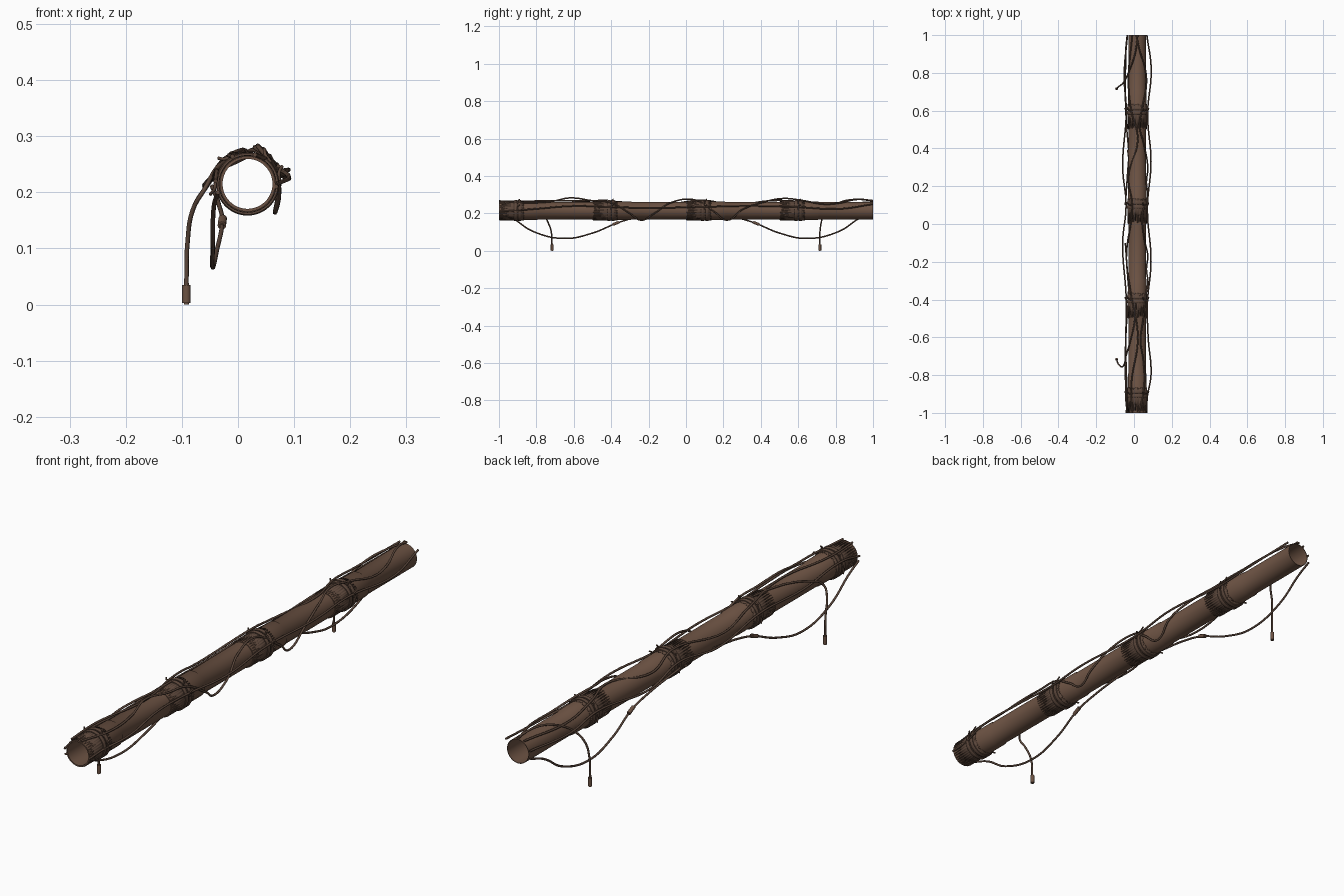
import bpy, bmesh, math, random
from mathutils import Vector

if "Cube" in bpy.data.objects:
    bpy.data.objects.remove(bpy.data.objects["Cube"])

random.seed(4)
CX, CZ = 0.017, 0.215          # pipe axis
BANDS = [-0.9, -0.4, 0.1, 0.6]  # clamp positions along y


def material(name, col):
    m = bpy.data.materials.new(name)
    m.diffuse_color = (*col, 1)
    m.use_nodes = True
    m.node_tree.nodes["Principled BSDF"].inputs["Base Color"].default_value = m.diffuse_color
    return m


RUST = material("rust_brown", (0.15, 0.085, 0.056))
DARK = material("dark_brown", (0.105, 0.062, 0.043))


def finish(ob, mat, angle=35):
    ob.data.materials.clear()
    ob.data.materials.append(mat)
    bpy.ops.object.select_all(action='DESELECT')
    ob.select_set(True)
    bpy.context.view_layer.objects.active = ob
    bpy.ops.object.shade_smooth_by_angle(angle=math.radians(angle))


def mesh_object(name, bm, mat):
    bmesh.ops.recalc_face_normals(bm, faces=bm.faces)
    me = bpy.data.meshes.new(name)
    bm.to_mesh(me)
    bm.free()
    ob = bpy.data.objects.new(name, me)
    bpy.context.collection.objects.link(ob)
    finish(ob, mat)
    return ob


def around(a, r, y):
    return Vector((CX + r * math.cos(a), y, CZ + r * math.sin(a)))


def lathe(name, profile, mat, n=48):
    """Spin a closed (y, radius) profile around the pipe axis."""
    bm = bmesh.new()
    rings = [[bm.verts.new(around(2 * math.pi * i / n, r, y)) for i in range(n)]
             for y, r in profile]
    for a, b in zip(rings, rings[1:] + rings[:1]):
        for i in range(n):
            j = (i + 1) % n
            bm.faces.new((a[i], a[j], b[j], b[i]))
    return mesh_object(name, bm, mat)


def wire(name, pts, r=0.004, mat=DARK):
    cu = bpy.data.curves.new(name, 'CURVE')
    cu.dimensions = '3D'
    cu.bevel_depth, cu.bevel_resolution, cu.resolution_u = r, 2, 8
    cu.use_fill_caps = True
    sp = cu.splines.new('BEZIER')
    sp.bezier_points.add(len(pts) - 1)
    for bp, p in zip(sp.bezier_points, pts):
        bp.co = p
        bp.handle_left_type = bp.handle_right_type = 'AUTO'
    ob = bpy.data.objects.new(name, cu)
    bpy.context.collection.objects.link(ob)
    bpy.ops.object.select_all(action='DESELECT')
    ob.select_set(True)
    bpy.context.view_layer.objects.active = ob
    bpy.ops.object.convert(target='MESH')
    finish(bpy.context.object, mat, 50)


def plug(name, p, direction, length, r):
    """Rounded cable connector centred on p."""
    bm = bmesh.new()
    bmesh.ops.create_cone(bm, cap_ends=True, segments=16, radius1=r, radius2=r, depth=length)
    caps = [e for e in bm.edges if abs(e.verts[0].co.z - e.verts[1].co.z) < 1e-6]
    bmesh.ops.bevel(bm, geom=caps, offset=r * 0.4, segments=2, affect='EDGES')
    q = Vector(direction).to_track_quat('Z', 'Y')
    for v in bm.verts:
        v.co = q @ v.co + Vector(p)
    mesh_object(name, bm, RUST)


def rag(name, y0, y1):
    """Thin torn wrap with jagged ends."""
    n, r = 72, 0.0515
    bm = bmesh.new()
    a_ring, b_ring = [], []
    for i in range(n):
        a = 2 * math.pi * i / n
        jag = random.uniform(0.02, 0.06) if i % 2 else 0
        a_ring.append(bm.verts.new(around(a, r, y0 + jag)))
        b_ring.append(bm.verts.new(around(a, r, y1 - (random.uniform(0, 0.02) if i % 2 else 0))))
    for i in range(n):
        j = (i + 1) % n
        bm.faces.new((a_ring[i], a_ring[j], b_ring[j], b_ring[i]))
    ob = mesh_object(name, bm, DARK)
    mod = ob.modifiers.new("thickness", 'SOLIDIFY')
    mod.thickness = 0.0015


# Pipe: four sleeves with thinner runs between, open bore
prof = []
for k in range(4):
    y = -1 + 0.5 * k
    prof += [(y, 0.0495), (y + 0.205, 0.0495), (y + 0.21, 0.0465), (y + 0.5, 0.0465)]
lathe("pipe", prof + [(1, 0.0445), (-1, 0.0445)], RUST)

# Clamps, torn wraps and tie tails
for k, y in enumerate(BANDS):
    for s in (-1, 1):
        c = y + s * 0.011
        lathe(f"clamp_ring_{k}_{s}", [(c - .008, .049), (c - .008, .0545), (c - .005, .0565),
                                      (c + .005, .0565), (c + .008, .0545), (c + .008, .049)], DARK)
    rag(f"torn_wrap_{k}", y - 0.098, y + 0.035)
    for m, a in enumerate((0.35, 1.0, 2.3, 3.3)):
        wire(f"tie_tail_{k}_{m}", [around(a - .25, .057, y), around(a, .06, y),
                                   around(a + .12, .069, y + .012)], 0.003)

# Loose cables lying along the pipe
wire("right_cable", [(.068, -1, .21), (.07, -.92, .215), (.09, -.8, .225), (.075, -.6, .24),
                     (.071, -.42, .235), (.09, -.2, .23), (.071, .08, .235), (.09, .33, .24),
                     (.072, .58, .235), (.091, .82, .225), (.068, 1, .25)])
wire("winding_cable", [(.03, -1, .267), (.055, -.85, .258), (.05, -.72, .264), (.035, -.62, .283),
                       (.05, -.5, .268), (.06, -.4, .257), (.073, -.3, .2), (.066, -.24, .164),
                       (.073, -.17, .2), (.055, -.08, .258), (.045, .05, .272), (.073, .15, .21),
                       (.066, .22, .164), (.073, .3, .22), (.053, .42, .262), (.03, .52, .28),
                       (.045, .62, .27), (.066, .74, .25), (.06, .82, .256), (.03, .92, .275),
                       (.012, 1, .269)])
wire("left_cable", [(-.04, -1, .22), (-.038, -.9, .238), (-.044, -.65, .225), (-.041, -.4, .232),
                    (-.06, -.1, .213), (-.042, .1, .232), (-.06, .3, .21), (-.041, .6, .232),
                    (-.052, .78, .22), (-.035, 1, .23)])
wire("top_cable", [(-.01, -1, .264), (-.015, -.85, .266), (.02, -.6, .268), (-.02, -.35, .262),
                   (-.04, -.18, .24), (-.01, .1, .27), (-.03, .25, .245), (.02, .45, .268),
                   (-.015, .6, .265), (-.03, .75, .25), (-.01, 1, .262)])

# Drooping cables with inline connectors, mirrored along y
for s in (-1, 1):
    wire(f"droop_cable_{s}", [(-.036, s, .2), (-.043, s * .93, .175), (-.045, s * .82, .105),
                              (-.045, s * .65, .066), (-.038, s * .5, .095), (-.028, s * .37, .148),
                              (-.034, s * .27, .178), (-.046, s * .1, .21)])
    plug(f"inline_connector_{s}", (-.028, s * .375, .147), (.05, -s, .4), 0.04, 0.0075)

# Dangling cables ending in plugs
wire("dangling_cable_front", [(.01, -.42, .272), (.002, -.52, .266), (-.02, -.62, .257),
                              (-.04, -.69, .24), (-.06, -.755, .205), (-.08, -.745, .17),
                              (-.09, -.722, .11), (-.092, -.717, .035)])
wire("dangling_cable_back", [(.02, 1, .268), (.005, .9, .275), (-.022, .82, .258),
                             (-.055, .75, .212), (-.08, .728, .17), (-.09, .717, .11),
                             (-.092, .715, .035)])
for s in (-1, 1):
    plug(f"dangling_plug_{s}", (-.092, s * .716, .019), (0, 0, 1), 0.038, 0.0075)
